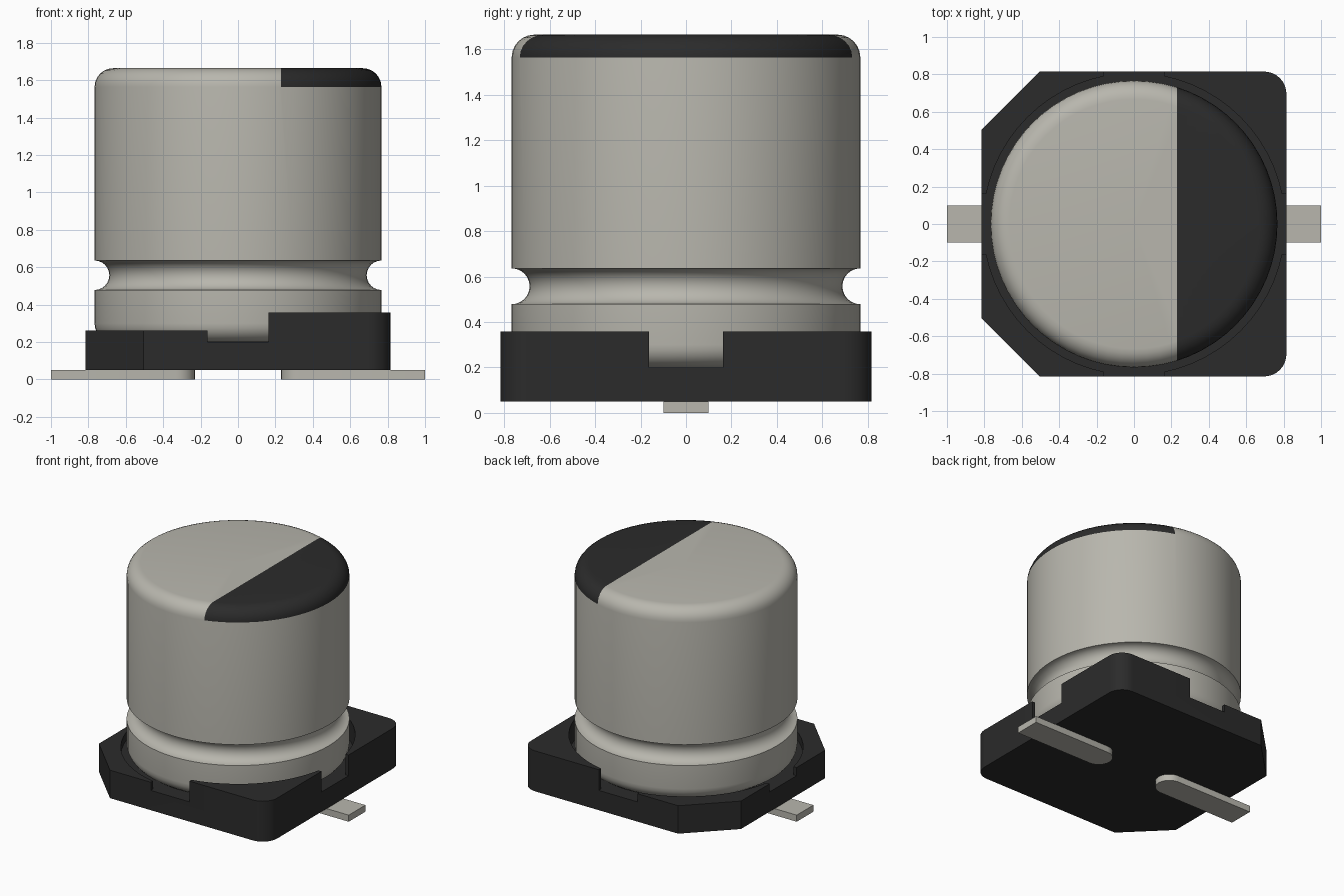
import bpy, bmesh
from math import cos, sin, pi, radians

if "Cube" in bpy.data.objects:
    bpy.data.objects.remove(bpy.data.objects["Cube"])


def material(name, rgb):
    m = bpy.data.materials.new(name)
    m.diffuse_color = (*rgb, 1)
    m.use_nodes = True
    m.node_tree.nodes["Principled BSDF"].inputs["Base Color"].default_value = m.diffuse_color
    return m


METAL = material("metal", (0.48, 0.47, 0.42))
BLACK = material("black", (0.024, 0.024, 0.024))


def arc(cx, cy, r, a0, a1, n):
    """Points along a circular arc, angles in degrees."""
    return [(cx + r * cos(radians(a0 + (a1 - a0) * i / n)),
             cy + r * sin(radians(a0 + (a1 - a0) * i / n))) for i in range(n + 1)]


def finish(name, bm, *mats):
    bmesh.ops.recalc_face_normals(bm, faces=bm.faces)
    me = bpy.data.meshes.new(name)
    bm.to_mesh(me)
    bm.free()
    for m in mats:
        me.materials.append(m)
    ob = bpy.data.objects.new(name, me)
    bpy.context.collection.objects.link(ob)
    return ob


def activate(ob):
    bpy.ops.object.select_all(action='DESELECT')
    ob.select_set(True)
    bpy.context.view_layer.objects.active = ob


def smooth(ob):
    activate(ob)
    bpy.ops.object.shade_smooth_by_angle(angle=radians(30))


def prism(name, outline, z0, z1, mat):
    bm = bmesh.new()
    face = bm.faces.new([bm.verts.new((x, y, z0)) for x, y in outline])
    new = bmesh.ops.extrude_face_region(bm, geom=[face])["geom"]
    bmesh.ops.translate(bm, vec=(0, 0, z1 - z0),
                        verts=[v for v in new if isinstance(v, bmesh.types.BMVert)])
    return finish(name, bm, mat)


def rect(x0, x1, y0, y1):
    return [(x0, y0), (x1, y0), (x1, y1), (x0, y1)]


def cut(ob, outline, z0):
    """Remove everything inside the outline above z0."""
    cutter = prism("cutter", outline, z0, 1, BLACK)
    cutter.hide_render = True
    mod = ob.modifiers.new("cut", 'BOOLEAN')
    mod.operation, mod.solver, mod.object = 'DIFFERENCE', 'EXACT', cutter
    activate(ob)
    bpy.ops.object.modifier_apply(modifier=mod.name)
    bpy.data.objects.remove(cutter)


# Can: lathed profile with rounded ends and a crimp groove
R, TOP, F, MARK_X = 0.767, 1.664, 0.1, 0.23
profile = ([(0, 0.2)] + arc(R - F, 0.2 + F, F, -90, 0, 6)
           + arc(R, 0.557, 0.079, 270, 90, 12)
           + arc(R - F, TOP - F, F, 0, 90, 6) + [(0, TOP)])
bm = bmesh.new()
vs = [bm.verts.new((x, 0, z)) for x, z in profile]
es = [bm.edges.new(p) for p in zip(vs, vs[1:])]
bmesh.ops.spin(bm, geom=vs + es, cent=(0, 0, 0), axis=(0, 0, 1),
               angle=2 * pi, steps=64, use_duplicate=False)
bmesh.ops.remove_doubles(bm, verts=bm.verts, dist=1e-5)

# Polarity mark: top faces beyond a straight line become black
top = [f for f in bm.faces if f.calc_center_median().z > TOP - F]
geom = top + list({e for f in top for e in f.edges}) + list({v for f in top for v in f.verts})
bmesh.ops.bisect_plane(bm, geom=geom, dist=1e-5, plane_co=(MARK_X, 0, 0), plane_no=(1, 0, 0))
for f in bm.faces:
    c = f.calc_center_median()
    f.material_index = int(c.z > TOP - F and c.x > MARK_X)
smooth(finish("can", bm, METAL, BLACK))

# Base: two chamfered and two rounded corners, then recess, low side and notches
B, C, Q, N = 0.815, 0.31, 0.12, 0.162
outline = ([(-B, -B + C), (-B + C, -B)] + arc(B - Q, -B + Q, Q, -90, 0, 8)
           + arc(B - Q, B - Q, Q, 0, 90, 8) + [(-B + C, B), (-B, B - C)])
base = prism("base", outline, 0.05, 0.357, BLACK)
cut(base, arc(0, 0, 0.806, 0, 354.375, 63), 0.2)
cut(base, rect(-1, 0, -1, 1), 0.262)
cut(base, rect(-N, N, -1, 1), 0.2)
cut(base, rect(-1, 1, -N, N), 0.2)
smooth(base)

# Leads: flat strips with a rounded inner end
for side, name in ((1, "lead_right"), (-1, "lead_left")):
    strip = [(1, -0.1), (1, 0.1)] + arc(0.33, 0, 0.1, 90, 270, 12)
    smooth(prism(name, [(side * x, y) for x, y in strip], 0, 0.05, METAL))
